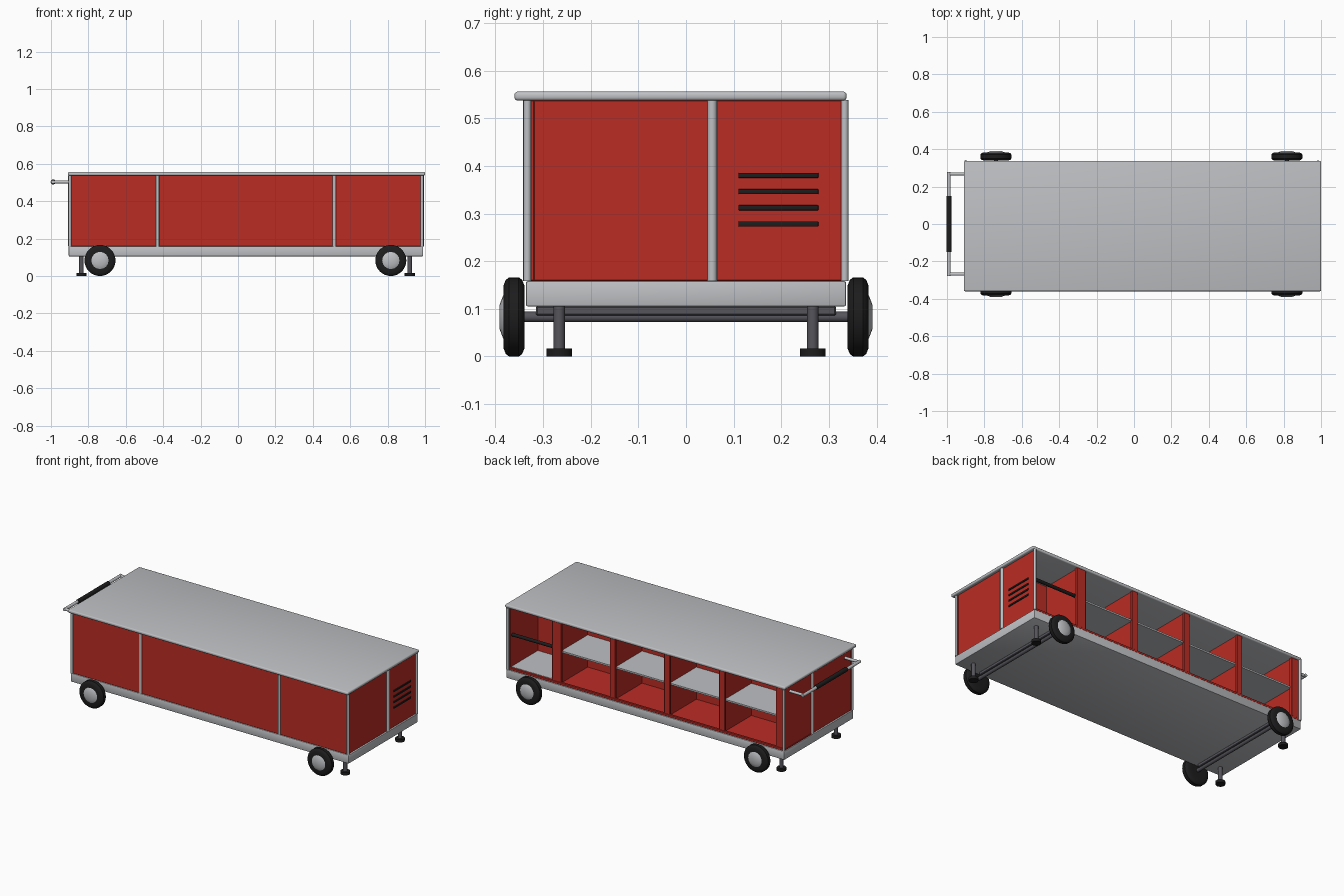
import bpy, bmesh, math
from mathutils import Matrix, Vector

if "Cube" in bpy.data.objects:
    bpy.data.objects.remove(bpy.data.objects["Cube"])


def material(name, rgb):
    m = bpy.data.materials.new(name)
    m.use_nodes = True
    m.diffuse_color = (*rgb, 1)
    m.node_tree.nodes["Principled BSDF"].inputs["Base Color"].default_value = (*rgb, 1)
    return m


RED = material("red paint", (0.50, 0.025, 0.018))
GREY = material("light grey metal", (0.52, 0.53, 0.55))
DARK = material("dark grey metal", (0.09, 0.09, 0.105))
BLACK = material("black rubber", (0.012, 0.012, 0.013))


def finish(name, bm, mat):
    bmesh.ops.recalc_face_normals(bm, faces=bm.faces[:])
    me = bpy.data.meshes.new(name)
    bm.to_mesh(me)
    bm.free()
    me.materials.append(mat)
    me.shade_smooth()
    me.set_sharp_from_angle(angle=math.radians(35))
    ob = bpy.data.objects.new(name, me)
    bpy.context.collection.objects.link(ob)
    return ob


def box(name, x, y, z, mat, bevel=0.0, segments=1):
    """Box from (min, max) ranges, with optional rounded edges."""
    bm = bmesh.new()
    bmesh.ops.create_cube(bm, size=1)
    for v in bm.verts:
        v.co = [r[0] if c < 0 else r[1] for c, r in zip(v.co, (x, y, z))]
    if bevel:
        bmesh.ops.bevel(bm, geom=bm.edges[:], offset=bevel, segments=segments,
                        profile=0.5, affect='EDGES')
    return finish(name, bm, mat)


def rod(name, a, b, r, mat, sides=16):
    """Capped cylinder between two points."""
    a, b = Vector(a), Vector(b)
    d = b - a
    turn = d.to_track_quat('Z', 'Y').to_matrix().to_4x4()
    bm = bmesh.new()
    bmesh.ops.create_cone(bm, cap_ends=True, segments=sides, radius1=r, radius2=r,
                          depth=d.length, matrix=Matrix.Translation((a + b) / 2) @ turn)
    return finish(name, bm, mat)


def lathe(name, profile, centre, side, mat, sides=32):
    """Spin (radius, outward offset) points around the y axis."""
    bm = bmesh.new()
    rings = []
    for r, o in profile:
        rings.append([bm.verts.new((centre[0] + r * math.cos(t), centre[1] + side * o,
                                    centre[2] + r * math.sin(t)))
                      for t in (2 * math.pi * i / sides for i in range(sides))])
    for p, q in zip(rings, rings[1:]):
        for i in range(sides):
            j = (i + 1) % sides
            bm.faces.new((p[i], p[j], q[j], q[i]))
    bm.faces.new(rings[0])
    bm.faces.new(rings[-1])
    return finish(name, bm, mat)


LEFT, RIGHT = 0.985, -0.90     # outer end planes
BACK = 0.333
WALL = 0.055                   # lengthwise wall behind the open bays
LOW, HIGH = 0.158, 0.538

# Worktop and base frame
box("worktop", (-0.91, 1.0), (-0.36, 0.337), (0.537, 0.556), GREY, 0.007, 3)
box("base_frame", (-0.905, 0.99), (-0.336, 0.336), (0.105, LOW), GREY, 0.004, 2)

# Closed front panels
stops = [RIGHT, -0.43, 0.515, LEFT]
for i, (a, b) in enumerate(zip(stops, stops[1:])):
    box(f"front_panel_{i + 1}", (a, b), (-BACK, -0.318), (LOW, HIGH), RED, 0.002)

# End panels
for label, x in (("left", (0.967, 0.982)), ("right", (-0.897, -0.882))):
    for part, y in (("front", (-0.33, WALL)), ("back", (WALL, 0.33))):
        box(f"{label}_end_{part}_panel", x, y, (LOW, HIGH), RED, 0.002)

# Upright posts
for label, x in (("left", LEFT), ("right", RIGHT)):
    for part, y, r in (("front", -BACK, 0.008), ("middle", WALL, 0.01), ("back", BACK, 0.008)):
        rod(f"{label}_{part}_post", (x - math.copysign(0.001, x), y, LOW),
            (x - math.copysign(0.001, x), y, HIGH), r, GREY)
for i, x in enumerate(stops[1:3]):
    rod(f"front_post_{i + 1}", (x, -BACK, LOW), (x, -BACK, HIGH), 0.009, GREY)

# Open bays at the back
box("inner_wall", (RIGHT, LEFT - 0.01), (WALL - 0.006, WALL + 0.006), (LOW, HIGH), RED)
box("bay_floor", (RIGHT, LEFT - 0.01), (WALL, 0.326), (LOW, 0.164), RED)
box("bay_sill", (RIGHT, LEFT - 0.01), (0.318, 0.332), (LOW, 0.173), RED, 0.002)
dividers = [0.65, 0.27, -0.10, -0.475, -0.865]
halves = [0.032, 0.019, 0.019, 0.019, 0.022]
for i, (x, h) in enumerate(zip(dividers, halves)):
    box(f"divider_{i + 1}", (x - h * 0.7, x + h * 0.7), (WALL, 0.32), (LOW, HIGH), RED)
    box(f"divider_stile_{i + 1}", (x - h, x + h), (0.312, 0.33), (LOW, HIGH), RED, 0.002)
for i, (a, b) in enumerate(zip(dividers, dividers[1:])):
    box(f"shelf_{i + 1}", (b, a), (WALL, 0.318), (0.352, 0.362), GREY)
box("end_bay_floor_plate", (dividers[0], LEFT - 0.015), (WALL, 0.32), (0.164, 0.175), GREY)
rod("end_bay_rail", (dividers[0], 0.308, 0.368), (LEFT - 0.01, 0.308, 0.368), 0.01, BLACK)

# Ventilation slots on the left end
for i in range(4):
    z = 0.278 + i * 0.034
    box(f"vent_slot_{i + 1}", (0.978, 0.987), (0.11, 0.278), (z - 0.0055, z + 0.0055),
        BLACK, 0.002, 2)

# Tow handle on the right end
for label, s in (("front", -1), ("back", 1)):
    rod(f"handle_arm_{label}", (-0.885, s * 0.268, 0.503), (-0.99, s * 0.268, 0.503), 0.0085, GREY)
rod("handle_bar", (-0.99, -0.277, 0.503), (-0.99, 0.277, 0.503), 0.0095, GREY)
rod("handle_grip", (-0.988, -0.15, 0.503), (-0.988, 0.15, 0.503), 0.0135, BLACK)

# Axles, wheels and levelling feet
TYRE = [(0.045, 0.0), (0.066, 0.0), (0.078, 0.005), (0.083, 0.012), (0.083, 0.032),
        (0.078, 0.039), (0.066, 0.044), (0.045, 0.044)]
HUB = [(0.046, 0.001), (0.046, 0.044), (0.042, 0.046), (0.026, 0.052)]
for label, wheel_x, foot_x in (("left", 0.817, 0.918), ("right", -0.738, -0.837)):
    box(f"{label}_axle_beam", (wheel_x - 0.02, wheel_x + 0.02), (-0.315, 0.315),
        (0.086, 0.106), DARK, 0.003)
    rod(f"{label}_axle", (wheel_x, -0.35, 0.083), (wheel_x, 0.35, 0.083), 0.011, DARK)
    for part, s in (("front", -1), ("back", 1)):
        lathe(f"{label}_{part}_tyre", TYRE, (wheel_x, s * 0.339, 0.083), s, BLACK)
        lathe(f"{label}_{part}_hub", HUB, (wheel_x, s * 0.339, 0.083), s, GREY, 16)
        y = s * 0.266
        rod(f"{label}_{part}_foot_leg", (foot_x, y, 0.01), (foot_x, y, 0.11), 0.012, DARK)
        rod(f"{label}_{part}_foot_pad", (foot_x, y, 0), (foot_x, y, 0.017), 0.027, BLACK, 20)
